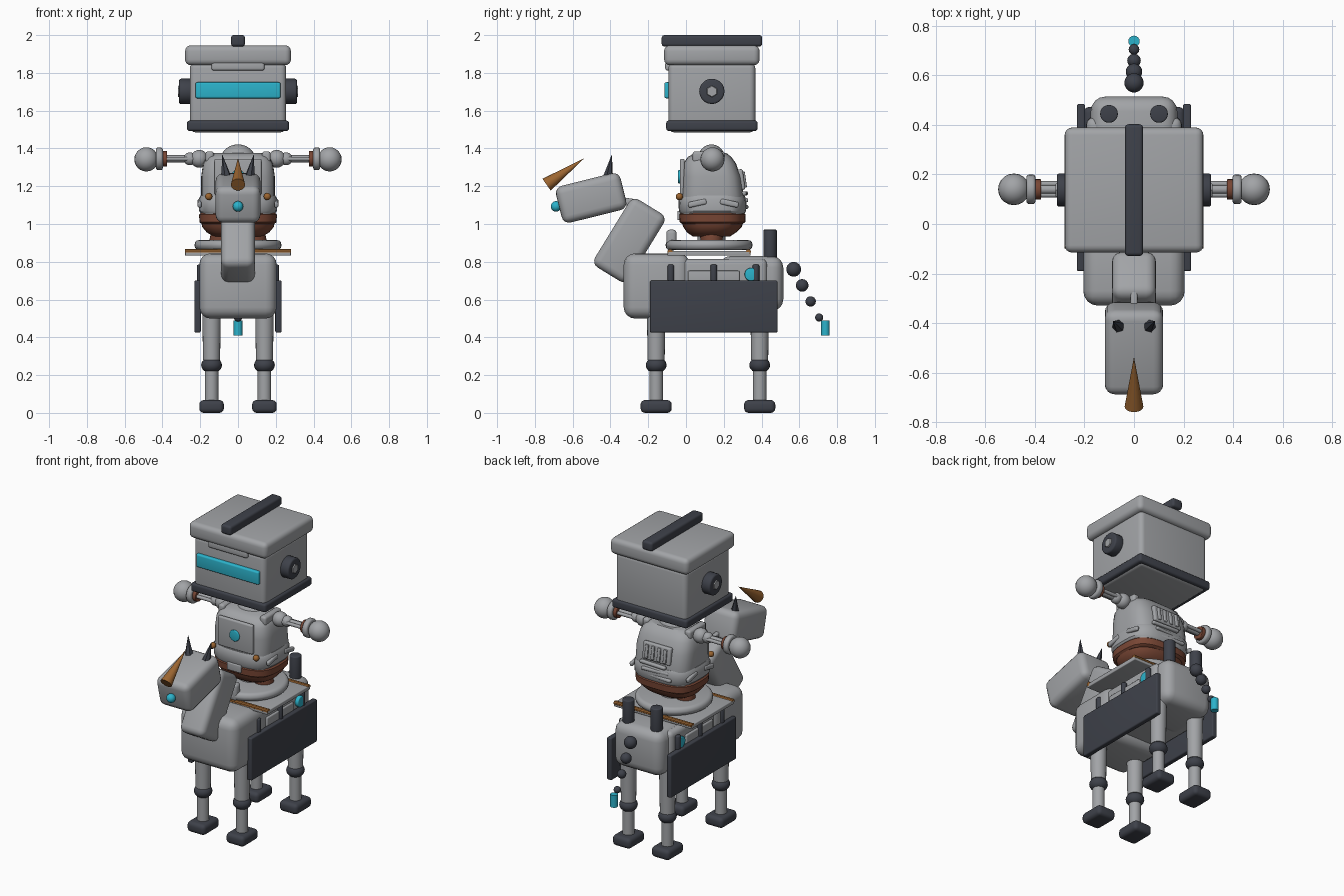
import bpy, bmesh, math
from mathutils import Matrix, Vector, Euler


def material(name, rgb):
    m = bpy.data.materials.new(name)
    m.diffuse_color = (*rgb, 1)
    return m


GREY = material("grey_metal", (0.36, 0.37, 0.385))
DARK = material("dark_metal", (0.048, 0.053, 0.068))
CYAN = material("cyan_glow", (0.025, 0.45, 0.60))
COPPER = material("copper", (0.33, 0.13, 0.03))
LEATHER = material("brown_leather", (0.19, 0.062, 0.035))


def finish(name, bm, mat, angle=35):
    bmesh.ops.recalc_face_normals(bm, faces=bm.faces)
    for f in bm.faces:
        f.smooth = True
    for e in bm.edges:
        e.smooth = e.calc_face_angle(0) < math.radians(angle)
    me = bpy.data.meshes.new(name)
    bm.to_mesh(me)
    bm.free()
    me.materials.append(mat)
    ob = bpy.data.objects.new(name, me)
    bpy.context.collection.objects.link(ob)
    return ob


def box(name, c, size, mat, bevel=0.01, tilt=0, segs=4, turn=0):
    bm = bmesh.new()
    bmesh.ops.create_cube(bm, size=1, matrix=Matrix.Diagonal((*size, 1)))
    if bevel:
        bmesh.ops.bevel(bm, geom=bm.edges[:], offset=bevel, segments=segs,
                        profile=0.5, affect='EDGES')
    rot = Euler((math.radians(tilt), 0, math.radians(turn))).to_matrix().to_4x4()
    bm.transform(Matrix.Translation(c) @ rot)
    return finish(name, bm, mat, 40)


def ball(name, c, r, mat, scale=(1, 1, 1)):
    bm = bmesh.new()
    bmesh.ops.create_uvsphere(bm, u_segments=20, v_segments=12, radius=r)
    bm.transform(Matrix.Translation(c) @ Matrix.Diagonal((*scale, 1)))
    return finish(name, bm, mat)


def rod(name, a, b, r1, mat, r2=None, n=20, bevel=0):
    """Cylinder or cone running from a to b."""
    a, b = Vector(a), Vector(b)
    bm = bmesh.new()
    bmesh.ops.create_cone(bm, cap_ends=True, segments=n, radius1=r1,
                          radius2=r1 if r2 is None else r2, depth=(b - a).length)
    if bevel:
        rim = [e for e in bm.edges if abs(e.verts[0].co.z - e.verts[1].co.z) < 1e-6]
        bmesh.ops.bevel(bm, geom=rim, offset=bevel, segments=3, profile=0.5, affect='EDGES')
    q = (b - a).to_track_quat('Z', 'Y').to_matrix().to_4x4()
    bm.transform(Matrix.Translation((a + b) / 2) @ q)
    return finish(name, bm, mat)


def loft(name, rings, mat, power=4, n=36):
    """Stack of rounded-square rings given as (z, half_x, half_y, centre_y)."""
    bm = bmesh.new()
    loops = []
    for z, rx, ry, cy in rings:
        loop = []
        for i in range(n):
            t = 2 * math.pi * i / n
            c, s = math.cos(t), math.sin(t)
            k = (abs(c) ** power + abs(s) ** power) ** (-1 / power)
            loop.append(bm.verts.new((rx * c * k, cy + ry * s * k, z)))
        loops.append(loop)
    for lo, hi in zip(loops, loops[1:]):
        for i in range(n):
            j = (i + 1) % n
            bm.faces.new((lo[i], lo[j], hi[j], hi[i]))
    bm.faces.new(loops[0])
    bm.faces.new(loops[-1])
    return finish(name, bm, mat)


# Helmet
HY = 0.137
box("helmet_shell", (0, HY, 1.67), (0.51, 0.46, 0.37), GREY, 0.03)
box("helmet_lid", (0, HY, 1.893), (0.56, 0.505, 0.105), GREY, 0.03)
box("helmet_ridge", (0, HY, 1.97), (0.074, 0.532, 0.06), DARK, 0.015)
box("brow_plate", (0, -0.09, 1.835), (0.28, 0.04, 0.045), GREY, 0.012)
box("visor", (0, -0.096, 1.708), (0.45, 0.036, 0.085), CYAN, 0.01)
# Rim is a frame of four bars with the shell bottom showing inside
for s in (-1, 1):
    box("helmet_rim_side", (s * 0.247, HY, 1.52), (0.046, 0.48, 0.055), DARK, 0.014)
    box("helmet_rim_end", (0, HY + s * 0.219, 1.52), (0.538, 0.046, 0.055), DARK, 0.014)
    rod("helmet_ear", (s * 0.245, HY, 1.702), (s * 0.312, HY, 1.702), 0.067, DARK, bevel=0.01)
    rod("ear_boss", (s * 0.30, HY, 1.702), (s * 0.318, HY, 1.702), 0.037, GREY, 0.028, 6)

# Rider torso
loft("torso", [(1.05, 0.19, 0.165, 0.14), (1.15, 0.195, 0.165, 0.14),
               (1.25, 0.195, 0.155, 0.135), (1.32, 0.185, 0.14, 0.125),
               (1.355, 0.165, 0.115, 0.125), (1.375, 0.13, 0.085, 0.13)], GREY)
loft("jacket_hem", [(1.055, 0.195, 0.17, 0.14), (1.07, 0.207, 0.178, 0.14),
                    (1.13, 0.209, 0.18, 0.14), (1.15, 0.198, 0.17, 0.14)], GREY, 3.2)
loft("belt", [(1.0, 0.192, 0.16, 0.14), (1.01, 0.204, 0.174, 0.14),
              (1.05, 0.206, 0.176, 0.14), (1.062, 0.195, 0.165, 0.14)], LEATHER, 3)
loft("trousers", [(0.935, 0.13, 0.10, 0.135), (0.955, 0.165, 0.13, 0.135),
                  (0.985, 0.19, 0.155, 0.14), (1.015, 0.195, 0.165, 0.14)], LEATHER, 2.6)
ball("neck_dome", (0, 0.135, 1.345), 0.09, GREY, (1, 0.8, 0.85))
box("belt_buckle", (0, -0.036, 1.045), (0.10, 0.02, 0.05), GREY, 0.006)
box("chest_plate", (0, -0.02, 1.25), (0.25, 0.026, 0.19), GREY, 0.01)
rod("chest_lamp", (0, -0.02, 1.25), (0, -0.042, 1.25), 0.036, CYAN, bevel=0.005)
box("back_plate", (0, 0.292, 1.235), (0.20, 0.03, 0.11), GREY, 0.01, tilt=8)
for i in range(4):
    box("back_vent", (-0.066 + 0.044 * i, 0.308, 1.235), (0.022, 0.018, 0.085), GREY, 0.005, tilt=8)
for i, t in enumerate((-14, 12, -8)):
    box("jacket_fold", (0.02 * (i - 1), 0.311, 1.09 + 0.036 * i), (0.19, 0.025, 0.022), GREY, 0.009, turn=t / 3)

for s in (-1, 1):
    box("shoulder_strap", (s * 0.15, 0.12, 1.355), (0.045, 0.17, 0.06), GREY, 0.015)
    for y, t in ((0.06, 12), (0.23, -12)):
        box("hip_fold", (s * 0.203, y, 1.11), (0.022, 0.10, 0.03), GREY, 0.01, tilt=t)
    ball("jacket_stud", (s * 0.155, -0.035, 1.145), 0.019, COPPER)
    rod("thigh", (s * 0.075, 0.135, 0.97), (s * 0.10, 0.135, 0.89), 0.065, LEATHER, 0.055, bevel=0.01)
    # Arms
    ball("shoulder_joint", (s * 0.205, 0.14, 1.345), 0.047, GREY)
    ball("elbow_joint", (s * 0.255, 0.14, 1.345), 0.034, GREY)
    for y in (0.118, 0.14, 0.162):
        rod("forearm_rod", (s * 0.21, y, 1.345), (s * 0.40, y, 1.345),
            0.019 if y == 0.14 else 0.011, GREY, n=12)
    rod("wrist_cuff", (s * 0.375, 0.14, 1.345), (s * 0.402, 0.14, 1.345), 0.041, LEATHER, bevel=0.004)
    rod("wrist_ring", (s * 0.398, 0.14, 1.345), (s * 0.435, 0.14, 1.345), 0.06, GREY, bevel=0.012)
    ball("fist", (s * 0.485, 0.14, 1.342), 0.064, GREY)

# Mount body
box("mount_chest", (0, -0.155, 0.672), (0.41, 0.35, 0.345), GREY, 0.06)
box("mount_barrel", (0, 0.13, 0.68), (0.385, 0.60, 0.27), GREY, 0.03)
box("mount_rump", (0, 0.345, 0.685), (0.35, 0.34, 0.29), GREY, 0.06)
for s in (-1, 1):
    box("flank_panel", (s * 0.214, 0.147, 0.563), (0.034, 0.675, 0.275), DARK, 0.008)
    box("flank_plate", (s * 0.19, 0.147, 0.715), (0.03, 0.275, 0.075), GREY, 0.008)
    for y in (-0.08, 0.147, 0.37):
        rod("panel_post", (s * 0.20, y, 0.66), (s * 0.20, y, 0.785), 0.018, DARK, n=14, bevel=0.008)
    rod("flank_lamp", (s * 0.17, 0.345, 0.733), (s * 0.215, 0.345, 0.733), 0.035, CYAN, bevel=0.005)
    rod("exhaust_pipe", (s * 0.101, 0.445, 0.78), (s * 0.101, 0.445, 0.97), 0.036, DARK, bevel=0.006)

# Saddle
box("saddle_plate", (0, 0.122, 0.845), (0.56, 0.44, 0.026), GREY, 0.005)
for y in (-0.085, 0.33):
    rod("saddle_trim", (-0.28, y, 0.853), (0.28, y, 0.853), 0.014, COPPER, n=10)
rod("saddle_disc", (0, 0.122, 0.862), (0, 0.122, 0.915), 0.23, GREY, n=40, bevel=0.024)
rod("saddle_post", (0, 0.135, 0.90), (0, 0.135, 0.96), 0.075, GREY)
box("pommel", (0, -0.077, 0.915), (0.12, 0.055, 0.11), GREY, 0.02)

# Mount neck and head
box("mount_neck", (0, -0.30, 0.913), (0.178, 0.215, 0.42), GREY, 0.04, tilt=-31.5)
box("mount_head", (0, -0.502, 1.138), (0.236, 0.352, 0.20), GREY, 0.04, tilt=14)
box("neck_link", (0, -0.295, 1.115), (0.03, 0.09, 0.04), GREY, 0.01, tilt=-8)
ball("nose_lamp", (0, -0.688, 1.093), 0.028, CYAN)
rod("horn", (0, -0.738, 1.208), (0, -0.542, 1.346), 0.038, COPPER, 0.001, 16)
for s in (-1, 1):
    rod("mount_ear", (s * 0.057, -0.418, 1.22), (s * 0.083, -0.393, 1.365), 0.034, DARK, 0.001, 6)

# Legs
for s in (-1, 1):
    for y in (-0.158, 0.39):
        x = s * 0.14
        rod("upper_leg", (x, y, 0.28), (x, y, 0.58), 0.045, GREY, 0.05)
        ball("knee", (x, y, 0.253), 0.055, DARK, (1, 1, 0.78))
        rod("lower_leg", (x, y, 0.05), (x, y, 0.24), 0.036, GREY)
        box("hoof", (x, y, 0.034), (0.13, 0.165, 0.068), DARK, 0.024)

# Tail
for i in range(4):
    ball("tail_bead", (0, 0.57 + 0.045 * i, 0.76 - 0.085 * i), 0.039 - 0.0058 * i, DARK)
rod("tail_tip", (0, 0.738, 0.41), (0, 0.738, 0.49), 0.023, CYAN, n=16)
